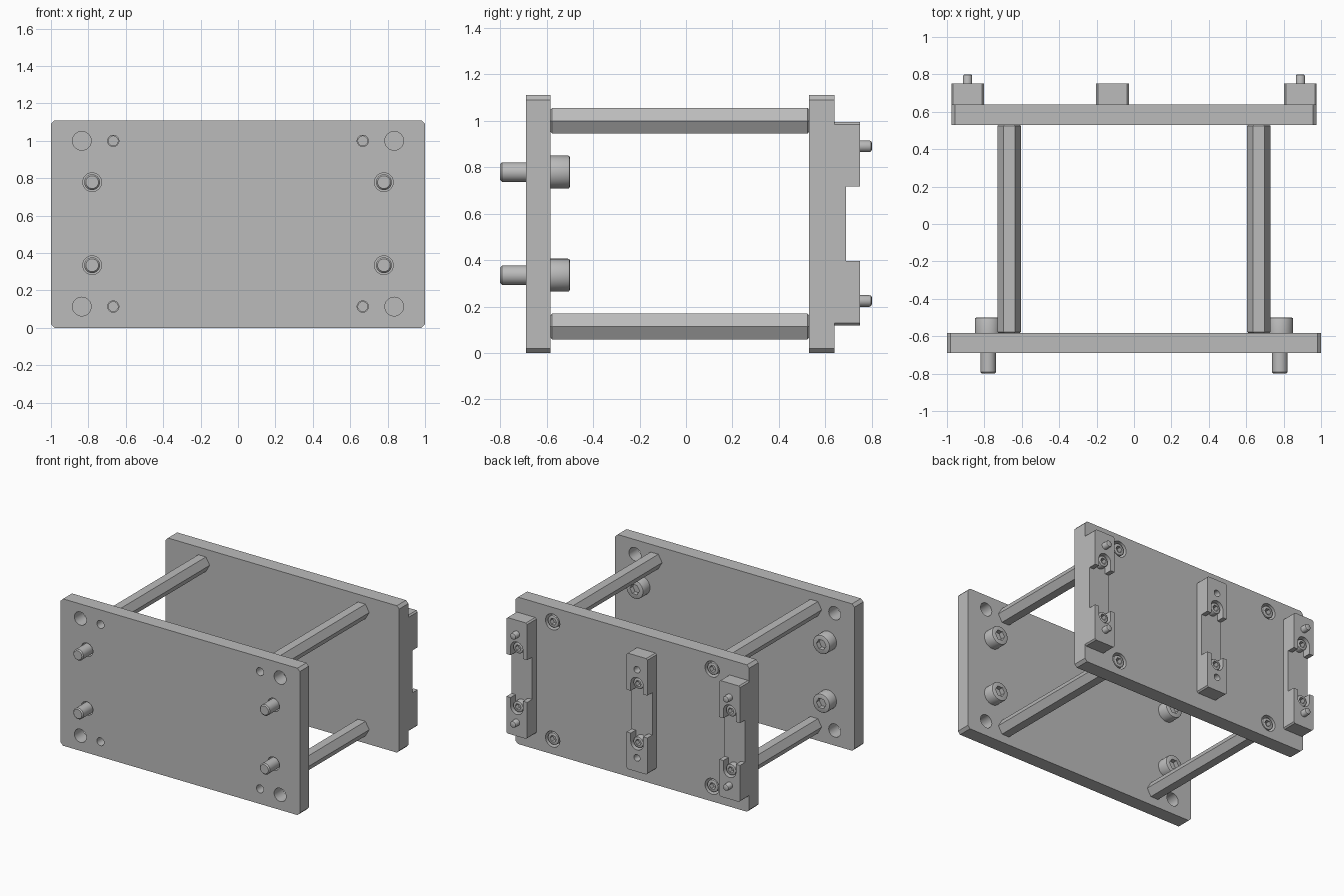
import bpy, bmesh, math

default = bpy.data.objects.get("Cube")
if default:
    bpy.data.objects.remove(default, do_unlink=True)

GREY = (0.5, 0.5, 0.5, 1.0)
metal = bpy.data.materials.new("plain grey metal")
metal.use_nodes = True
metal.diffuse_color = GREY
metal.node_tree.nodes["Principled BSDF"].inputs["Base Color"].default_value = GREY

parts = []


def finish(name, bm):
    bmesh.ops.recalc_face_normals(bm, faces=bm.faces)
    mesh = bpy.data.meshes.new(name)
    bm.to_mesh(mesh)
    bm.free()
    mesh.materials.append(metal)
    obj = bpy.data.objects.new(name, mesh)
    bpy.context.collection.objects.link(obj)
    return obj


def lathe(name, profile, x, z, n=32):
    """Turn (radius, y) points around an axis parallel to y."""
    bm = bmesh.new()
    rings = []
    for r, y in profile:
        angles = [2 * math.pi * i / n for i in range(n)]
        rings.append([bm.verts.new((x + r * math.cos(a), y, z + r * math.sin(a))) for a in angles])
    for a, b in zip(rings, rings[1:]):
        for i in range(n):
            j = (i + 1) % n
            bm.faces.new((a[i], a[j], b[j], b[i]))
    bm.faces.new(rings[0])
    bm.faces.new(rings[-1])
    return finish(name, bm)


def rod(r, y0, y1, x, z, n=32, name="cutter"):
    return lathe(name, [(r, y0), (r, y1)], x, z, n)


def box(name, xs, ys, zs, chamfer=0):
    """Box whose four edges along y can be chamfered."""
    bm = bmesh.new()
    bmesh.ops.create_cube(bm, size=1)
    for v in bm.verts:
        for axis, (lo, hi) in enumerate((xs, ys, zs)):
            v.co[axis] = hi if v.co[axis] > 0 else lo
    if chamfer:
        edges = [e for e in bm.edges if abs(e.verts[0].co.y - e.verts[1].co.y) > 0.01]
        bmesh.ops.bevel(bm, geom=edges, offset=chamfer, segments=1, affect='EDGES')
    return finish(name, bm)


def cut(obj, cutters):
    for c in cutters:
        c.hide_render = True
        mod = obj.modifiers.new("cut", 'BOOLEAN')
        mod.operation = 'DIFFERENCE'
        mod.solver = 'EXACT'
        mod.object = c
        graph = bpy.context.evaluated_depsgraph_get()
        mesh = bpy.data.meshes.new_from_object(obj.evaluated_get(graph))
        obj.modifiers.clear()
        obj.data = mesh
        bpy.data.objects.remove(c, do_unlink=True)
    parts.append(obj)


def cap_screw(name, x, z, tip, seat, top, shank, head, socket):
    """Socket head screw with its head facing +y."""
    b = 0.008
    screw = lathe(name, [(shank - b, tip), (shank, tip + b), (shank, seat), (head, seat),
                         (head, top - b), (head - b * 0.3, top - b * 0.3), (head - b, top)], x, z)
    cut(screw, [rod(socket, top - 0.035, top + 0.02, x, z, 6)])


HEIGHT, MID = 1.11, 0.557
FRONT, FRONT_IN, BACK_IN, BACK = -0.69, -0.583, 0.53, 0.64
BLOCK_FLOOR, BLOCK_TOP = 0.69, 0.75


def four(dx, dz):
    return [(sx * dx, MID + sz * dz) for sx in (-1, 1) for sz in (-1, 1)]


posts = four(0.667, 0.443)
mounts = four(0.78, 0.222)
corners = four(0.835, 0.443)

# Front plate with corner, post and screw holes
front = box("front_plate", (-1, 1), (FRONT, FRONT_IN), (0, HEIGHT), 0.02)
cut(front, [rod(r, FRONT - 0.1, FRONT_IN + 0.1, x, z)
            for r, spots in ((0.05, corners), (0.03, posts), (0.05, mounts)) for x, z in spots])

# Back plate with counterbores
back = box("back_plate", (-0.977, 0.977), (BACK_IN, BACK), (0, HEIGHT), 0.02)
cut(back, [rod(0.06, BACK - 0.07, BACK + 0.1, x, z) for x, z in posts])

# Hexagonal posts and their screws sunk into the back plate
for x, z in posts:
    post = lathe("hex_post", [(0.055, FRONT_IN), (0.0635, FRONT_IN + 0.006),
                              (0.0635, BACK_IN - 0.006), (0.055, BACK_IN)], x, z, 6)
    cut(post, [rod(0.025, FRONT_IN - 0.1, FRONT_IN + 0.12, x, z)])
    cap_screw("post_screw", x, z, BACK_IN + 0.01, BACK - 0.07, BACK - 0.005, 0.025, 0.046, 0.026)

# Mounting screws through the front plate
for x, z in mounts:
    cap_screw("mounting_screw", x, z, -0.8, FRONT_IN, -0.5, 0.042, 0.071, 0.04)

# Stepped blocks on the back plate
for x, has_pins in ((-0.89, True), (-0.115, False), (0.89, True)):
    block = box("stepped_block", (x - 0.087, x + 0.087), (BACK, BLOCK_TOP),
                (MID - 0.438, MID + 0.438), 0.01)
    cutters = [box("cutter", (x - 0.2, x + 0.2), (BLOCK_FLOOR, 0.9), (MID - 0.16, MID + 0.16))]
    for s in (-1, 1):
        z, pin_z = MID + s * 0.222, MID + s * 0.333
        slot_z = sorted((z, MID + s * 0.1))
        cutters += [rod(0.052, BLOCK_FLOOR, 0.9, x, z),
                    box("cutter", (x - 0.052, x + 0.052), (BLOCK_FLOOR, 0.9), slot_z)]
        if has_pins:
            parts.append(lathe("locating_pin", [(0.025, BLOCK_TOP - 0.05), (0.025, 0.79),
                                                (0.022, 0.797), (0.016, 0.8)], x, pin_z))
        else:
            cutters.append(rod(0.025, BACK + 0.01, 0.9, x, pin_z))
        cap_screw("block_screw", x, z, BACK - 0.05, BLOCK_FLOOR, 0.735, 0.022, 0.042, 0.024)
    cut(block, cutters)

# Smooth round sides, keep edges sharp
bpy.ops.object.select_all(action='DESELECT')
for obj in parts:
    obj.select_set(True)
bpy.context.view_layer.objects.active = parts[0]
bpy.ops.object.shade_smooth_by_angle(angle=math.radians(30))
